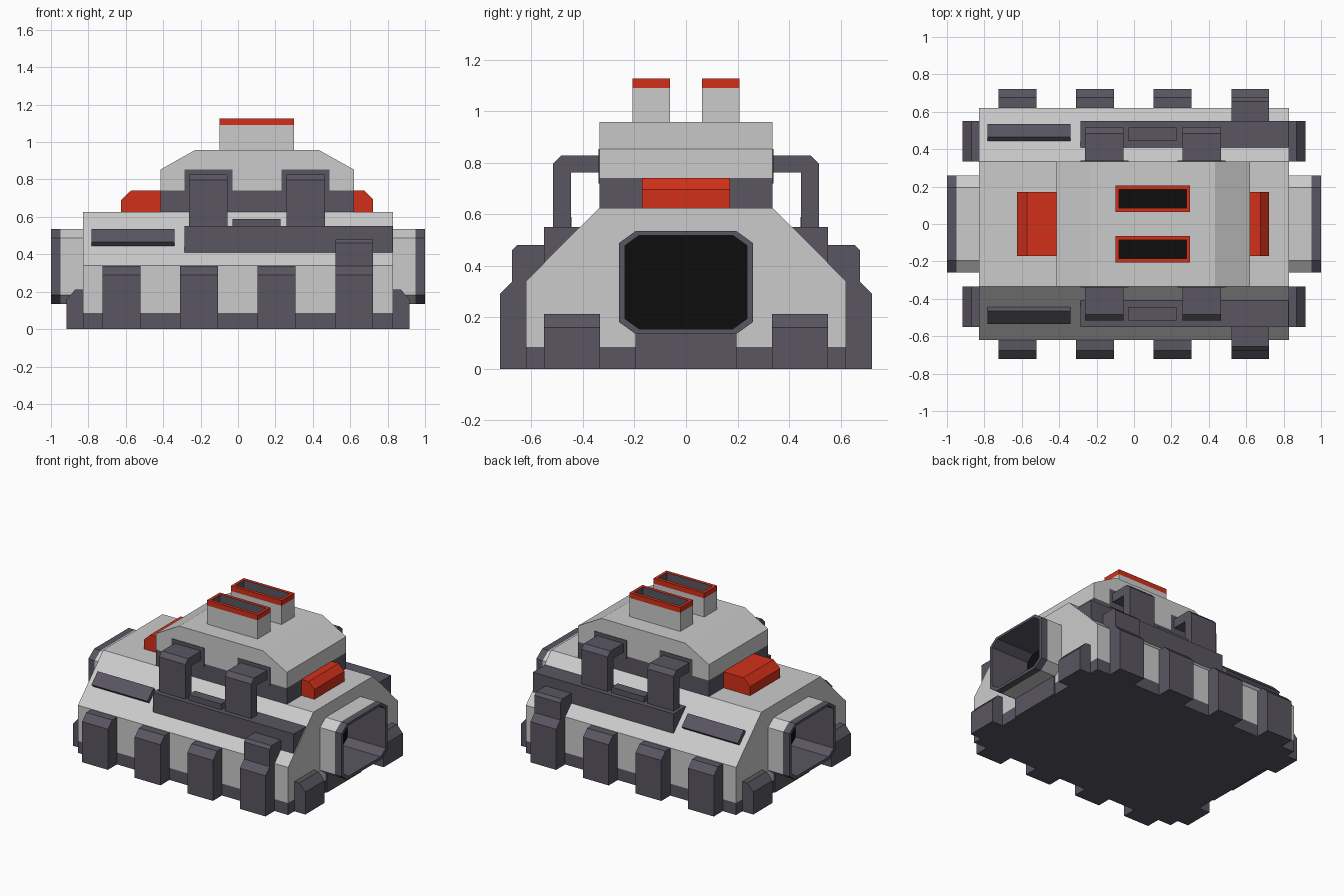
import bpy, bmesh

if "Cube" in bpy.data.objects:
    bpy.data.objects.remove(bpy.data.objects["Cube"])


def material(name, rgb):
    m = bpy.data.materials.new(name)
    m.diffuse_color = (*rgb, 1)
    m.use_nodes = True
    m.node_tree.nodes["Principled BSDF"].inputs["Base Color"].default_value = m.diffuse_color
    return m


DARK = material("dark_metal", (0.10, 0.092, 0.12))
RED = material("red_paint", (0.65, 0.03, 0.01))
BLACK = material("black_void", (0.004, 0.004, 0.004))
GREY = material("grey_shell", (0.8, 0.8, 0.8))


def finish(name, bm, mats):
    bmesh.ops.recalc_face_normals(bm, faces=bm.faces[:])
    me = bpy.data.meshes.new(name)
    bm.to_mesh(me)
    bm.free()
    for m in mats:
        me.materials.append(m)
    ob = bpy.data.objects.new(name, me)
    bpy.context.collection.objects.link(ob)
    return ob


def prism(name, pts, axis, a, b, mat=None):
    """Extrude a profile: (y,z) along x, or (x,z) along y."""
    bm = bmesh.new()

    def place(u, v, t):
        return (t, u, v) if axis == 'x' else (u, t, v)
    f = bm.faces.new([bm.verts.new(place(u, v, a)) for u, v in pts])
    ext = bmesh.ops.extrude_face_region(bm, geom=[f])["geom"]
    d = place(0, 0, b - a)
    bmesh.ops.translate(bm, vec=d, verts=[e for e in ext if isinstance(e, bmesh.types.BMVert)])
    return finish(name, bm, [mat] if mat else [])


def box(name, x, y, z, mat=None):
    y = sorted(y)
    return prism(name, [(y[0], z[0]), (y[1], z[0]), (y[1], z[1]), (y[0], z[1])], 'x', *x, mat)


def loft(name, rings, mats):
    """Bridge rings of points, one material per band, the last caps the final ring."""
    bm = bmesh.new()
    rows = [[bm.verts.new(p) for p in r] for r in rings]
    slots = list(dict.fromkeys(mats))
    n = len(rows[0])
    for lo, hi, m in zip(rows, rows[1:], mats):
        for i in range(n):
            j = (i + 1) % n
            bm.faces.new((lo[i], lo[j], hi[j], hi[i])).material_index = slots.index(m)
    bm.faces.new(rows[-1]).material_index = slots.index(mats[-1])
    return finish(name, bm, slots)


def octagon(w, z0, z1, cy, cz):
    half = [(w - cy, z0), (w, z0 + cz), (w, z1 - cz), (w - cy, z1)]
    return half + [(-y, z) for y, z in reversed(half)]


def flip(pts, s):
    return [(s * u, v) for u, v in pts]


OUTER = octagon(0.26, 0.135, 0.535, 0.065, 0.047)
INNER = octagon(0.237, 0.155, 0.518, 0.055, 0.04)

# Base and sloped hull
box("base_plate", (-0.83, 0.83), (-0.62, 0.62), (0, 0.085), DARK)
hull = prism("hull", [(-0.62, 0.085), (0.62, 0.085), (0.62, 0.34), (0.335, 0.625),
                      (-0.335, 0.625), (-0.62, 0.34)], 'x', -0.83, 0.83)

# End tunnels, cut into the hull
for s, side in ((-1, "left"), (1, "right")):
    cutter = prism("tunnel_cutter", OUTER, 'x', s * 0.69, s * 1.1)
    cutter.hide_render = True
    mod = hull.modifiers.new("tunnel", 'BOOLEAN')
    mod.operation = 'DIFFERENCE'
    mod.object = cutter
    bpy.context.view_layer.objects.active = hull
    bpy.ops.object.modifier_apply(modifier=mod.name)
    bpy.data.objects.remove(cutter)
    loft(side + "_tunnel",
         [[(s * x, y, z) for y, z in ring] for x, ring in
          ((0.75, OUTER), (0.95, OUTER), (1.0, OUTER), (1.0, INNER), (0.7, INNER))],
         [GREY, DARK, DARK, DARK, BLACK])
    box(side + "_tunnel_sill", (s * 0.80, s * 0.84), (-0.195, 0.195), (0, 0.136), DARK)
    # Corner bumpers
    for t in (-1, 1):
        prism(side + "_bumper", flip([(0.8, 0), (0.917, 0), (0.917, 0.16), (0.87, 0.212),
                                      (0.8, 0.212)], s), 'y', t * 0.333, t * 0.55, DARK)

# Turret: dark collar and grey roof
box("turret_collar", (-0.415, 0.62), (-0.335, 0.335), (0.6, 0.74), DARK)
prism("turret_roof", [(-0.415, 0.74), (0.62, 0.74), (0.62, 0.853), (0.433, 0.957),
                      (-0.23, 0.957), (-0.415, 0.853)], 'y', -0.335, 0.335)

# Red blocks at both ends of the turret
prism("right_red_block", [(0.6, 0.61), (0.722, 0.61), (0.722, 0.695), (0.677, 0.74), (0.6, 0.74)],
      'y', -0.17, 0.17, RED)
prism("left_red_block", [(-0.4, 0.61), (-0.625, 0.61), (-0.625, 0.69), (-0.573, 0.74), (-0.4, 0.74)],
      'y', -0.17, 0.17, RED)

LEG = [(0.6, 0), (0.722, 0), (0.722, 0.29), (0.675, 0.337), (0.6, 0.337)]
TALL_LEG = [(0.5, 0), (0.722, 0), (0.722, 0.29), (0.675, 0.337), (0.675, 0.46),
            (0.655, 0.48), (0.5, 0.48)]
ARM = [(0.33, 0.762), (0.447, 0.762), (0.447, 0.54), (0.515, 0.54), (0.515, 0.797),
       (0.484, 0.827), (0.33, 0.827)]

for s, side in ((-1, "front"), (1, "back")):
    # Exhaust stacks
    ys = (s * 0.063, s * 0.207)
    yi = (s * 0.086, s * 0.184)

    def rect(x0, x1, y, z):
        return [(x0, y[0], z), (x1, y[0], z), (x1, y[1], z), (x0, y[1], z)]
    loft(side + "_exhaust",
         [rect(-0.1, 0.3, ys, 0.95), rect(-0.1, 0.3, ys, 1.09), rect(-0.1, 0.3, ys, 1.127),
          rect(-0.08, 0.28, yi, 1.127), rect(-0.08, 0.28, yi, 1.0)],
         [GREY, RED, RED, DARK, BLACK])
    # Legs along the side
    for i, x in enumerate((-0.725, -0.31, 0.105, 0.52)):
        prism(side + "_leg", flip(TALL_LEG if i == 3 else LEG, s), 'x', x, x + 0.203, DARK)
    # Side console with raised panel
    prism(side + "_console", flip([(0.55, 0.41), (0.55, 0.55), (0.41, 0.55), (0.38, 0.52),
                                   (0.52, 0.38)], s), 'x', -0.287, 0.825, DARK)
    box(side + "_console_panel", (-0.03, 0.228), (s * 0.445, s * 0.515), (0.54, 0.59), DARK)
    # Curved arms and their wall mounts
    for x in (-0.262, 0.258):
        prism(side + "_arm", flip(ARM, s), 'x', x, x + 0.207, DARK)
        box(side + "_arm_mount", (x - 0.025, x + 0.232), (s * 0.32, s * 0.339),
            (0.72, 0.853), DARK)
    # Slanted vent
    prism(side + "_vent", flip([(0.535, 0.466), (0.465, 0.536), (0.44, 0.511), (0.51, 0.441)], s),
          'x', -0.783, -0.34, DARK)
